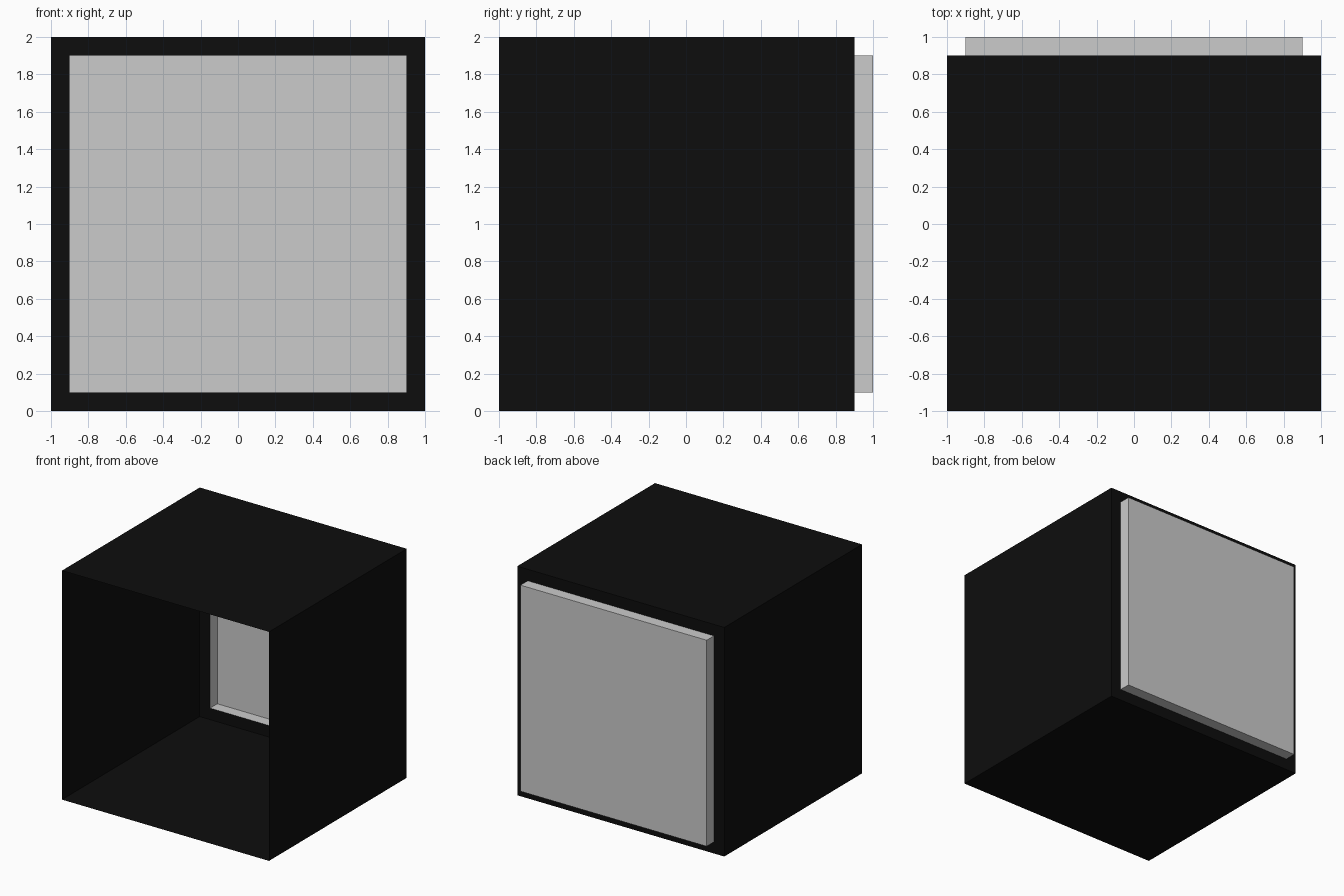
import bpy
import bmesh
from mathutils import Matrix, Vector

if "Cube" in bpy.data.objects:
    bpy.data.objects.remove(bpy.data.objects["Cube"])


def box_mesh(lo, hi):
    """Axis-aligned box between two corners."""
    lo, hi = Vector(lo), Vector(hi)
    bm = bmesh.new()
    bmesh.ops.create_cube(bm, size=1)
    size = hi - lo
    bm.transform(Matrix.Translation((lo + hi) / 2) @ Matrix.Diagonal((*size, 1)))
    bm.normal_update()
    return bm


def face_towards(bm, y):
    return next(f for f in bm.faces if f.normal.y * y > 0.9)


def finish(bm, name, material=None):
    mesh = bpy.data.meshes.new(name)
    bm.to_mesh(mesh)
    bm.free()
    obj = bpy.data.objects.new(name, mesh)
    bpy.context.collection.objects.link(obj)
    if material:
        mesh.materials.append(material)
    return obj


black = bpy.data.materials.new("black")
black.diffuse_color = (0.004, 0.004, 0.004, 1)
black.use_nodes = True
black.node_tree.nodes["Principled BSDF"].inputs["Base Color"].default_value = black.diffuse_color

# Thin cabinet shell: open front, back wall reduced to a narrow rim
bm = box_mesh((-1, -1, 0), (1, 0.9, 2))
bmesh.ops.delete(bm, geom=[face_towards(bm, -1)], context='FACES_ONLY')
back = face_towards(bm, 1)
bmesh.ops.inset_region(bm, faces=[back], thickness=0.1, use_even_offset=True)
bmesh.ops.delete(bm, geom=[back], context='FACES_ONLY')
finish(bm, "cabinet_shell", black)

# Hollow grey back panel bulging out through the rim, open to the inside
bm = box_mesh((-0.9, 0.9, 0.1), (0.9, 1, 1.9))
bmesh.ops.delete(bm, geom=[face_towards(bm, -1)], context='FACES_ONLY')
finish(bm, "back_panel")
